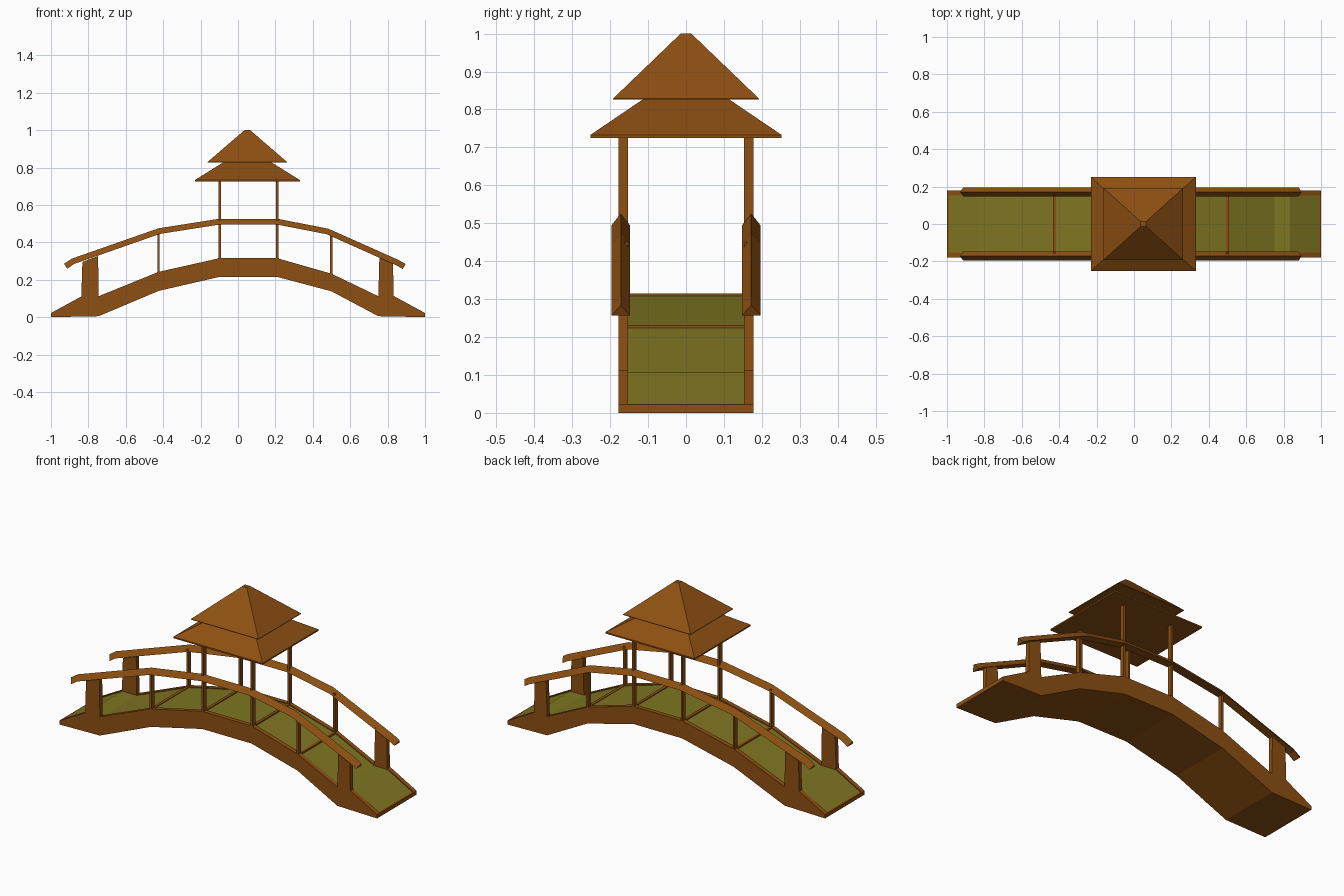
import bpy
from mathutils import Vector

if "Cube" in bpy.data.objects:
    bpy.data.objects.remove(bpy.data.objects["Cube"])


def material(name, rgb):
    m = bpy.data.materials.new(name)
    m.diffuse_color = (*rgb, 1)
    m.use_nodes = True
    m.node_tree.nodes["Principled BSDF"].inputs["Base Color"].default_value = m.diffuse_color
    return m


WOOD = material("wood", (0.27, 0.08, 0.006))
GREEN = material("green_deck", (0.21, 0.18, 0.016))


def add(name, verts, faces, mat):
    me = bpy.data.meshes.new(name)
    me.from_pydata(verts, [], faces)
    me.materials.append(mat)
    ob = bpy.data.objects.new(name, me)
    bpy.context.collection.objects.link(ob)
    return ob


def loft(name, rings, mat):
    """Skin a list of equal rings and cap both ends."""
    n = len(rings[0])
    faces = [tuple(reversed(range(n))),
             tuple(range((len(rings) - 1) * n, len(rings) * n))]
    for r in range(len(rings) - 1):
        for i in range(n):
            j = (i + 1) % n
            faces.append((r * n + i, r * n + j, (r + 1) * n + j, (r + 1) * n + i))
    return add(name, [v for ring in rings for v in ring], faces, mat)


def extrude(name, profile, y0, y1, mat):
    """Extrude a counter-clockwise x,z profile along y."""
    return loft(name, [[(x, y, z) for x, z in profile] for y in (y1, y0)], mat)


def rect(hx, hy, z, cx=0.05):
    return [(cx - hx, -hy, z), (cx + hx, -hy, z), (cx + hx, hy, z), (cx - hx, hy, z)]


OUT, INN, LIP = 0.178, 0.153, 0.01
top = [(-1, 0.022), (-0.835, 0.112), (-0.745, 0.112), (-0.425, 0.242), (-0.1, 0.315),
       (0.21, 0.315), (0.5, 0.232), (0.75, 0.112), (0.835, 0.112), (1, 0.022)]
bottom = [(-1, 0), (-0.745, 0.005), (-0.425, 0.14), (-0.1, 0.215),
          (0.21, 0.215), (0.5, 0.138), (0.75, 0.005), (1, 0)]
low = [(x, z - LIP) for x, z in top]
skin = [(x, z - LIP / 2) for x, z in top[1:-1]]
skin = [(-0.992, 0.0205)] + skin + [(0.992, 0.0205)]

# arched body, green walkway and raised side beams
extrude("bridge_body", bottom + low[::-1], -INN, INN, WOOD)
extrude("green_walkway", low + skin[::-1], -INN, INN, GREEN)
for s, side in ((-1, "front"), (1, "back")):
    ya, yb = sorted((s * INN, s * OUT))
    extrude(f"{side}_side_beam", bottom + top[::-1], ya, yb, WOOD)

# cross battens at the deck joints and ends
for i, (x, z) in enumerate(((-0.994, 0.022), (-0.425, 0.242), (-0.1, 0.315),
                            (0.21, 0.315), (0.5, 0.232), (0.994, 0.022))):
    w = 0.006 if abs(x) > 0.9 else 0.008
    extrude(f"cross_batten_{i}", [(x - w, z - 0.02), (x + w, z - 0.02), (x + w, z), (x - w, z)],
            -INN, INN, WOOD)

# triangular handrails following the arch
path = [Vector(p) for p in ((-0.93, 0.285), (-0.888, 0.313), (-0.425, 0.475), (-0.1, 0.526),
                            (0.21, 0.526), (0.483, 0.473), (0.86, 0.305), (0.896, 0.284))]
for s, side in ((-1, "front"), (1, "back")):
    rings = []
    for i, p in enumerate(path):
        d = (path[min(i + 1, len(path) - 1)] - path[max(i - 1, 0)]).normalized()
        b = p - Vector((-d.y, d.x)) * 0.031
        rings.append([(b.x, s * 0.172 - 0.024, b.y), (b.x, s * 0.172 + 0.024, b.y),
                      (p.x, s * 0.172, p.y)])
    loft(f"{side}_handrail", rings, WOOD)

    # end posts, rail posts and tall roof posts
    ya, yb = sorted((s * INN, s * OUT))
    for end, x0, x1, zt in (("left", -0.838, -0.745, 0.305), ("right", 0.75, 0.832, 0.305)):
        zl, zr = (0.295, 0.327) if end == "left" else (0.325, 0.29)
        extrude(f"{side}_{end}_end_post", [(x0, 0.1), (x1, 0.1), (x1 - 0.003, zr), (x0 + 0.006, zl)],
                ya, yb, WOOD)
    for n, x, z0, z1 in (("left_rail_post", -0.425, 0.23, 0.455), ("left_roof_post", -0.098, 0.3, 0.728),
                         ("right_roof_post", 0.21, 0.3, 0.728), ("right_rail_post", 0.498, 0.22, 0.45)):
        extrude(f"{side}_{n}", [(x - 0.006, z0), (x + 0.006, z0), (x + 0.006, z1), (x - 0.006, z1)],
                ya, yb, WOOD)

# two-tier hipped roof
loft("lower_roof", [rect(0.281, 0.252, 0.725), rect(0.281, 0.252, 0.733),
                    rect(0.13, 0.113, 0.827)], WOOD)
loft("upper_roof", [rect(0.213, 0.192, 0.826), rect(0.213, 0.192, 0.829),
                    rect(0.015, 0.014, 1.0)], WOOD)
